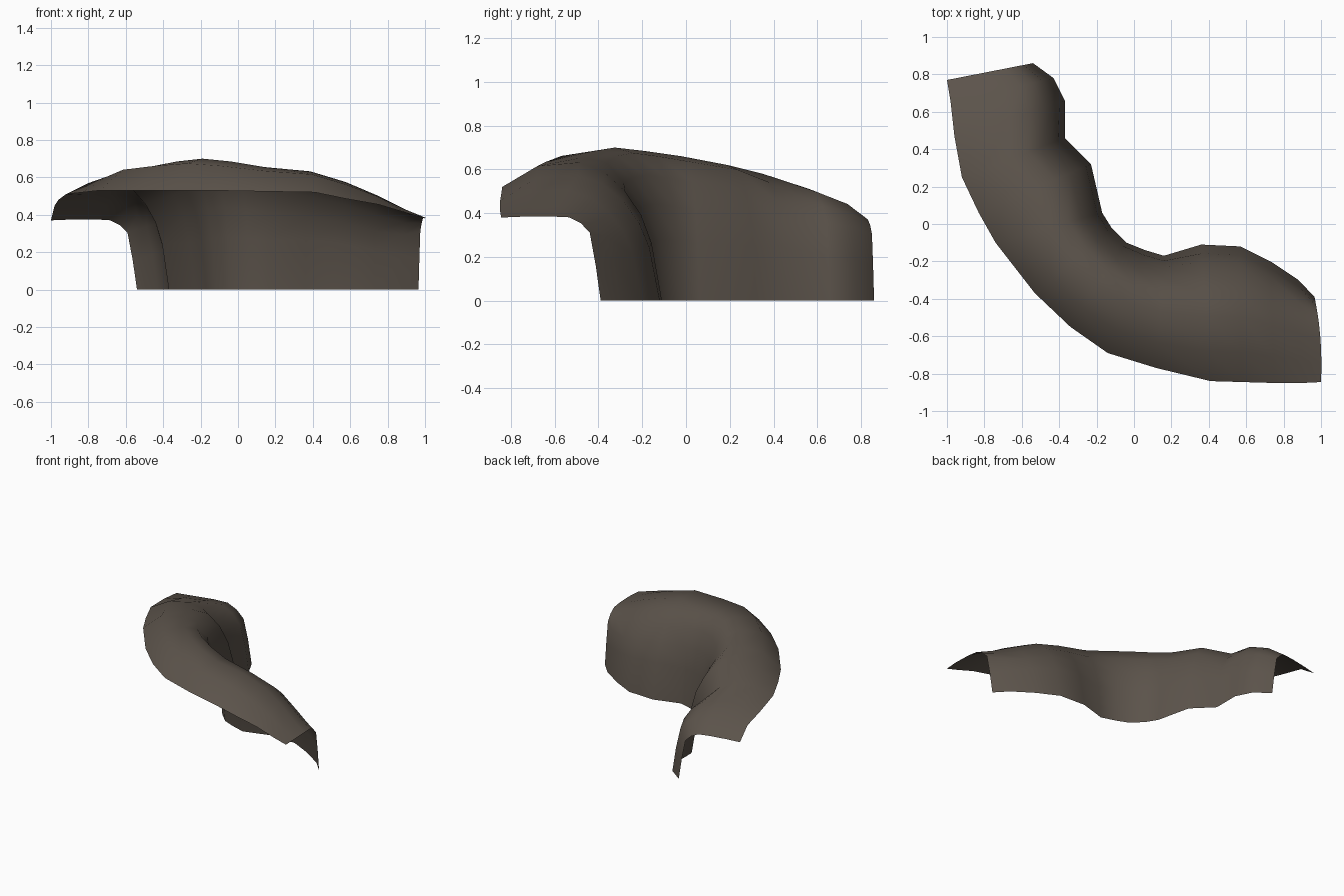
import bpy, bmesh

if "Cube" in bpy.data.objects:
    bpy.data.objects.remove(bpy.data.objects["Cube"])

# Stations along the bend: wall foot x, y, lip x, y, crest height, lip height
STATIONS = [
    (-.54, .86, -1.0, .77, .375, .37),
    (-.43, .78, -.98, .65, .45, .45),
    (-.37, .66, -.96, .47, .51, .48),
    (-.37, .46, -.92, .25, .58, .51),
    (-.23, .32, -.83, .06, .62, .52),
    (-.17, .06, -.74, -.10, .66, .53),
    (-.12, -.02, -.53, -.37, .685, .53),
    (-.04, -.10, -.34, -.55, .70, .53),
    (.06, -.14, -.14, -.69, .685, .53),
    (.16, -.17, .12, -.77, .655, .525),
    (.36, -.11, .41, -.84, .632, .52),
    (.57, -.12, .58, -.845, .575, .485),
    (.73, -.20, .75, -.85, .505, .455),
    (.88, -.30, .90, -.85, .43, .41),
    (.965, -.39, 1.0, -.845, .385, .38),
]
# Wall cross-section, foot to crest: fraction across, fraction of crest height
WALL_MID = [(0, 0), (.045, .40), (.10, .63), (.19, .82), (.32, .965), (.50, 1)]
WALL_END = [(0, 0), (.05, .42), (.11, .81), (.20, .92), (.32, .99), (.50, 1)]
WALL_BULGE = [(0, 0), (.065, .42), (.13, .62), (.23, .79), (.36, .93), (.52, 1)]
# Crest to lip: fraction across, fraction of the drop
ROOF = [(.78, .15), (1, 1)]


def section(i, ix, iy, ox, oy, crest, lip):
    # squarer shoulder at the ends, softer one where the wall bulges
    last = len(STATIONS) - 1
    w = max(0, 1 - i / 3, 1 - (last - i) / 1.5)
    mid = WALL_BULGE if 10 <= i < last or i == 3 else WALL_MID
    pts = [(a[0] + (b[0] - a[0]) * w, (a[1] + (b[1] - a[1]) * w) * crest)
           for a, b in zip(mid, WALL_END)]
    pts += [(u, crest + (lip - crest) * d) for u, d in ROOF]
    # the right end bows outwards slightly
    bow = .06 if i == last else 0
    return [(ix + (ox - ix) * u + bow * u * (1 - u), iy + (oy - iy) * u, z)
            for u, z in pts]


# Overhanging rock wall, an open curved sheet
bm = bmesh.new()
rows = [[bm.verts.new(p) for p in section(i, *s)] for i, s in enumerate(STATIONS)]
for a, b in zip(rows, rows[1:]):
    for j in range(len(a) - 1):
        f = bm.faces.new((a[j], b[j], b[j + 1], a[j + 1]))
        f.smooth = True
bm.normal_update()
if sum(f.normal.z for f in bm.faces) < 0:
    bmesh.ops.reverse_faces(bm, faces=bm.faces[:])
mesh = bpy.data.meshes.new("rock_overhang")
bm.to_mesh(mesh)
bm.free()

rock = bpy.data.materials.new("brown grey rock")
rock.diffuse_color = (.106, .087, .070, 1)
rock.use_nodes = True
rock.node_tree.nodes["Principled BSDF"].inputs["Base Color"].default_value = rock.diffuse_color
mesh.materials.append(rock)
obj = bpy.data.objects.new("rock_overhang", mesh)
bpy.context.collection.objects.link(obj)
